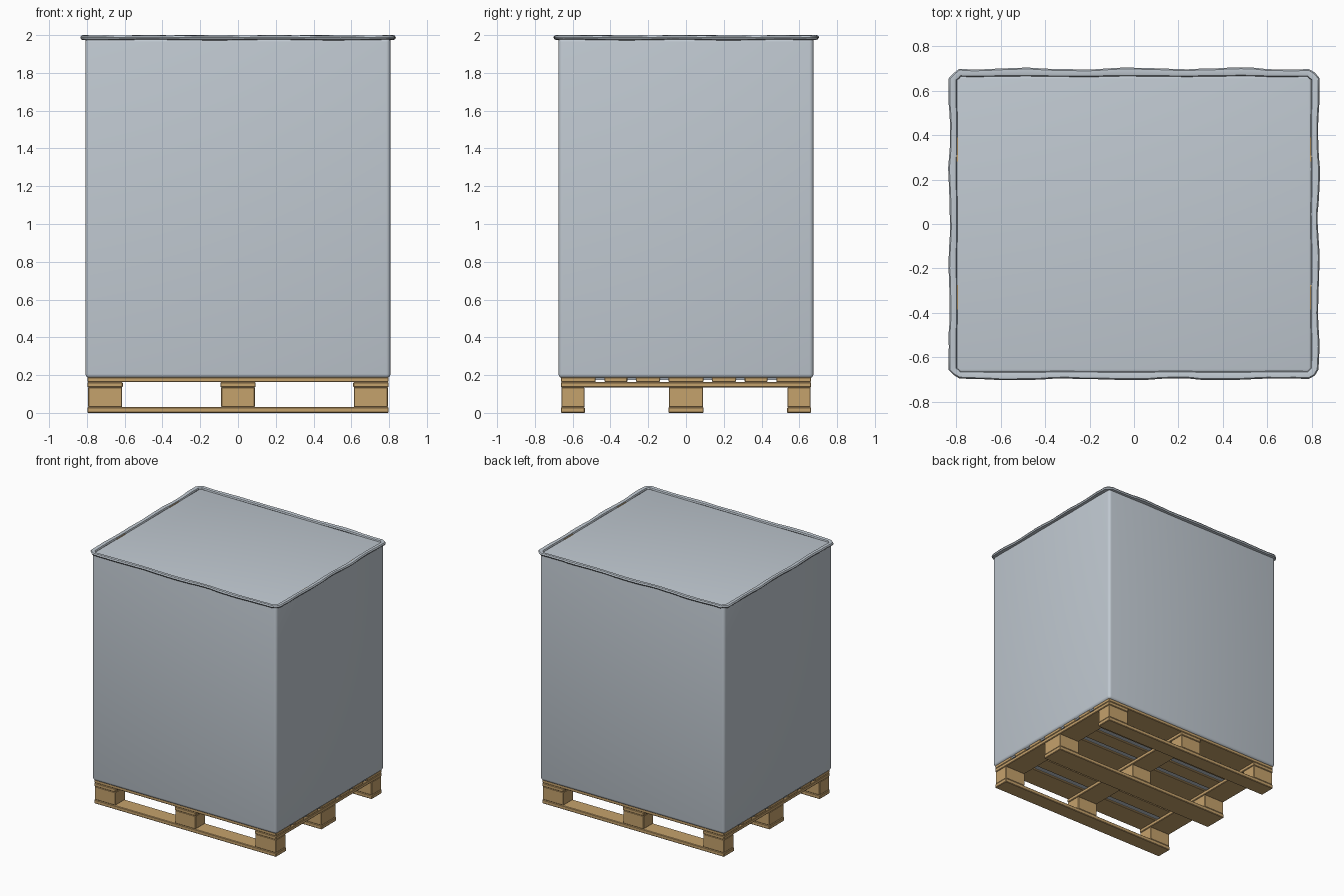
import bpy, bmesh, math, random

if "Cube" in bpy.data.objects:
    bpy.data.objects.remove(bpy.data.objects["Cube"])
random.seed(4)


def material(name, rgb):
    m = bpy.data.materials.new(name)
    m.diffuse_color = (*rgb, 1)
    m.use_nodes = True
    m.node_tree.nodes["Principled BSDF"].inputs["Base Color"].default_value = m.diffuse_color
    return m


FILM = material("grey_film", (0.53, 0.585, 0.64))
WOOD = material("pale_wood", (0.56, 0.36, 0.15))


def finish(name, bm, mat, smooth=False):
    bmesh.ops.recalc_face_normals(bm, faces=bm.faces[:])
    me = bpy.data.meshes.new(name)
    bm.to_mesh(me)
    bm.free()
    me.materials.append(mat)
    ob = bpy.data.objects.new(name, me)
    bpy.context.collection.objects.link(ob)
    if smooth:
        bpy.context.view_layer.objects.active = ob
        ob.select_set(True)
        bpy.ops.object.shade_smooth_by_angle(angle=math.radians(40))
        ob.select_set(False)
    return ob


def box(name, x, y, z, mat, bevel=0.004, segments=1, smooth=False):
    """Box from (min, max) pairs with softened edges."""
    bm = bmesh.new()
    bmesh.ops.create_cube(bm, size=1)
    for v in bm.verts:
        v.co = [a + (b - a) * (c + 0.5) for (a, b), c in zip((x, y, z), v.co)]
    if bevel:
        bmesh.ops.bevel(bm, geom=bm.edges[:], offset=bevel, segments=segments,
                        profile=0.5, affect='EDGES')
    return finish(name, bm, mat, smooth)


# Pallet: runners, blocks, cross boards and deck boards
X_BANDS = [(-0.797, -0.61), (-0.093, 0.093), (0.61, 0.797)]
Y_BANDS = [(-0.662, -0.535), (-0.093, 0.093), (0.535, 0.662)]
for j, yb in enumerate(Y_BANDS):
    box(f"bottom_runner_{j}", (-0.797, 0.797), yb, (0, 0.03), WOOD)
    for i, xb in enumerate(X_BANDS):
        box(f"block_{i}_{j}", (xb[0] + 0.003, xb[1] - 0.003),
            (yb[0] + 0.002, yb[1] - 0.002), (0.03, 0.135), WOOD)
for i, xb in enumerate(X_BANDS):
    box(f"cross_board_{i}", xb, (-0.662, 0.662), (0.135, 0.163), WOOD)
DECK = [(-0.662, -0.478), (-0.432, -0.31), (-0.265, -0.137), (-0.093, 0.093),
        (0.137, 0.265), (0.31, 0.432), (0.478, 0.662)]
for j, yb in enumerate(DECK):
    box(f"deck_board_{j}", (-0.797, 0.797), yb, (0.163, 0.19), WOOD)

# Wrapped load, with its underside sagging into the deck gaps
box("wrapped_load", (-0.807, 0.807), (-0.675, 0.675), (0.184, 1.986), FILM,
    0.022, 4, True)
for j, (a, b) in enumerate(zip(DECK, DECK[1:])):
    box(f"film_sag_{j}", (-0.79, 0.79), (a[1], b[0]), (0.174, 0.2), FILM, 0)

# Slivers of wood showing through the film under the rim
for j, y in enumerate((-0.33, 0.335)):
    for s in (-1, 1):
        xs = sorted((s * 0.791, s * 0.798))
        box(f"exposed_sliver_{j}_{s}", xs, (y - 0.055, y + 0.055),
            (1.98, 1.988), WOOD, 0)


# Gathered film rim: a wavy band swept round the top edge
def outline():
    """Points and outward directions round a rectangle with cut corners."""
    hx, hy, c, n = 0.807, 0.675, 0.025, 26
    corners = [(hx, -hy + c), (hx, hy - c), (hx - c, hy), (-hx + c, hy),
               (-hx, hy - c), (-hx, -hy + c), (-hx + c, -hy), (hx - c, -hy)]
    pts = []
    for k, p in enumerate(corners):
        q = corners[(k + 1) % 8]
        steps = n if k % 2 == 0 else 2
        for t in range(steps):
            f = t / steps
            pts.append((p[0] + (q[0] - p[0]) * f, p[1] + (q[1] - p[1]) * f))
    return pts


PROFILE = [(-0.012, 1.984), (-0.008, 1.995), (0.004, 1.998), (0.018, 1.997),
           (0.024, 1.988), (0.018, 1.978), (-0.004, 1.974)]
bm = bmesh.new()
pts = outline()
rings = []
for k, (x, y) in enumerate(pts):
    p, q = pts[k - 1], pts[(k + 1) % len(pts)]
    dx, dy = q[0] - p[0], q[1] - p[1]
    length = math.hypot(dx, dy)
    nx, ny = dy / length, -dx / length
    wave = 0.004 * math.sin(k * 0.8) + random.uniform(-0.002, 0.002)
    lift = 0.002 * math.sin(k * 0.57 + 1)
    ring = []
    for o, z in PROFILE:
        o2 = o + wave * (1 if o > 0.01 else 0.4)
        ring.append(bm.verts.new((x + nx * o2, y + ny * o2,
                                  min(2.0, z + lift))))
    rings.append(ring)
m = len(PROFILE)
for k, ring in enumerate(rings):
    nxt = rings[(k + 1) % len(rings)]
    for i in range(m):
        j = (i + 1) % m
        bm.faces.new((ring[i], nxt[i], nxt[j], ring[j]))
finish("film_rim", bm, FILM, True)
